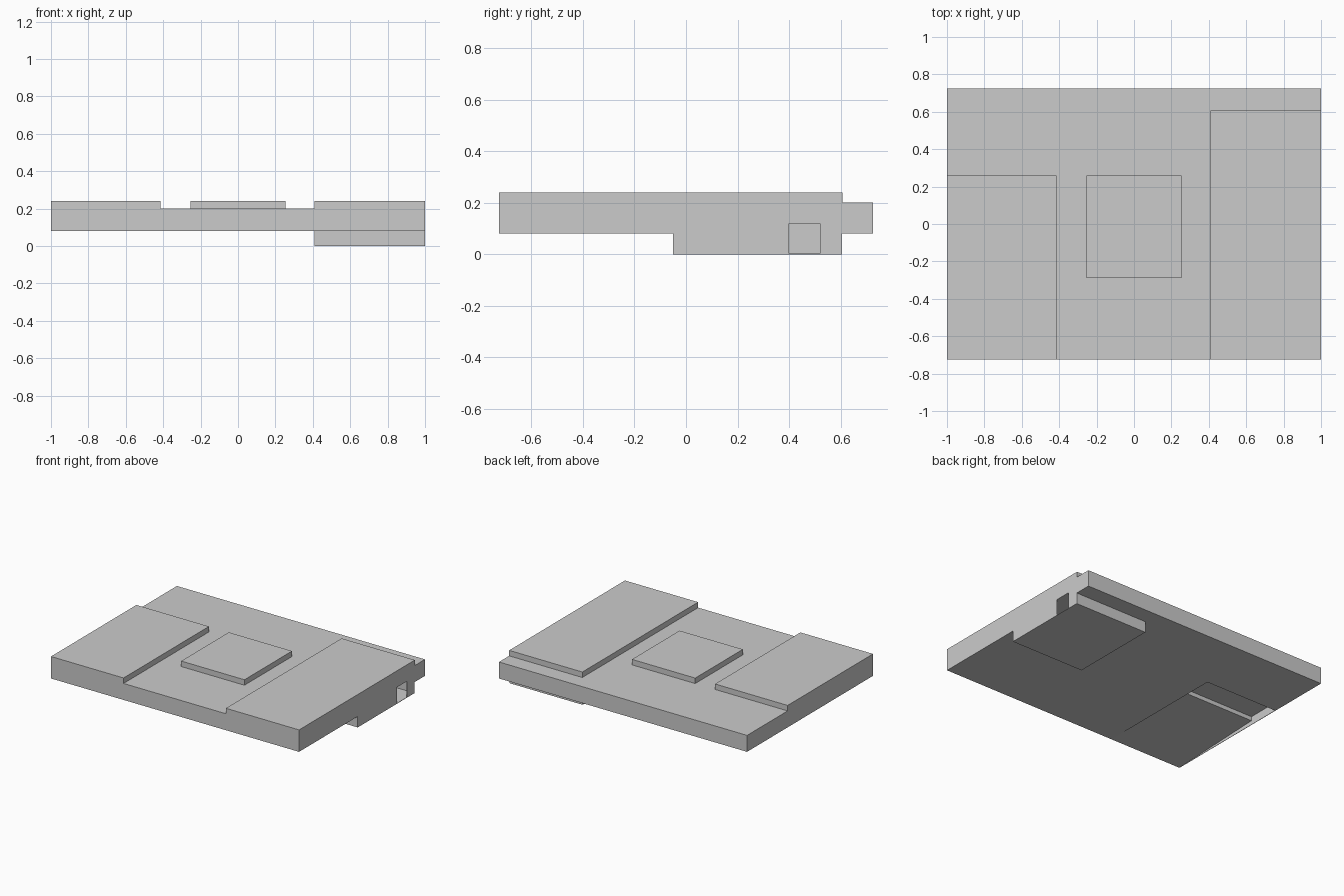
import bpy, bmesh

if "Cube" in bpy.data.objects:
    bpy.data.objects.remove(bpy.data.objects["Cube"])


def prism(name, pts, x0, x1):
    """Extrude a closed (y, z) profile from x0 to x1."""
    bm = bmesh.new()
    face = bm.faces.new([bm.verts.new((x0, y, z)) for y, z in pts])
    side = bmesh.ops.extrude_face_region(bm, geom=[face])
    verts = [g for g in side["geom"] if isinstance(g, bmesh.types.BMVert)]
    bmesh.ops.translate(bm, verts=verts, vec=(x1 - x0, 0, 0))
    bmesh.ops.recalc_face_normals(bm, faces=bm.faces[:])
    mesh = bpy.data.meshes.new(name)
    bm.to_mesh(mesh)
    bm.free()
    obj = bpy.data.objects.new(name, mesh)
    bpy.context.collection.objects.link(obj)
    return obj


def box(name, x0, x1, y0, y1, z0, z1):
    return prism(name, [(y0, z0), (y1, z0), (y1, z1), (y0, z1)], x0, x1)


def cut(target, cutter):
    cutter.hide_render = True
    cutter.hide_set(True)
    mod = target.modifiers.new(cutter.name, 'BOOLEAN')
    mod.operation = 'DIFFERENCE'
    mod.solver = 'EXACT'
    mod.object = cutter


# Base slab
slab = box("base_slab", -1, 1, -0.725, 0.725, 0.08, 0.20)

# Raised pads on top
box("left_pad", -1, -0.415, -0.725, 0.258, 0.20, 0.24)
box("centre_pad", -0.255, 0.255, -0.29, 0.258, 0.20, 0.24)
box("right_pad", 0.41, 1, -0.725, 0.608, 0.20, 0.24)

# Lower chamber under the right side
chamber = box("lower_chamber", 0.41, 1, -0.05, 0.605, 0, 0.08)

# Sloped recess with a step in the underside, below the left pad
ramp = [(-0.72, 0.07), (0.258, 0.07), (0.258, 0.14), (0.016, 0.14),
        (0.016, 0.11), (-0.72, 0.08)]
cut(slab, prism("ramp_cutter", ramp, -0.997, -0.415))

# Hollow interior of the chamber and its small doorway in the right face
hollow = box("hollow_cutter", 0.415, 0.996, -0.045, 0.60, 0.003, 0.121)
door = box("door_cutter", 0.95, 1.05, 0.40, 0.52, 0.003, 0.12)
for part in (slab, chamber):
    cut(part, hollow)
    cut(part, door)
